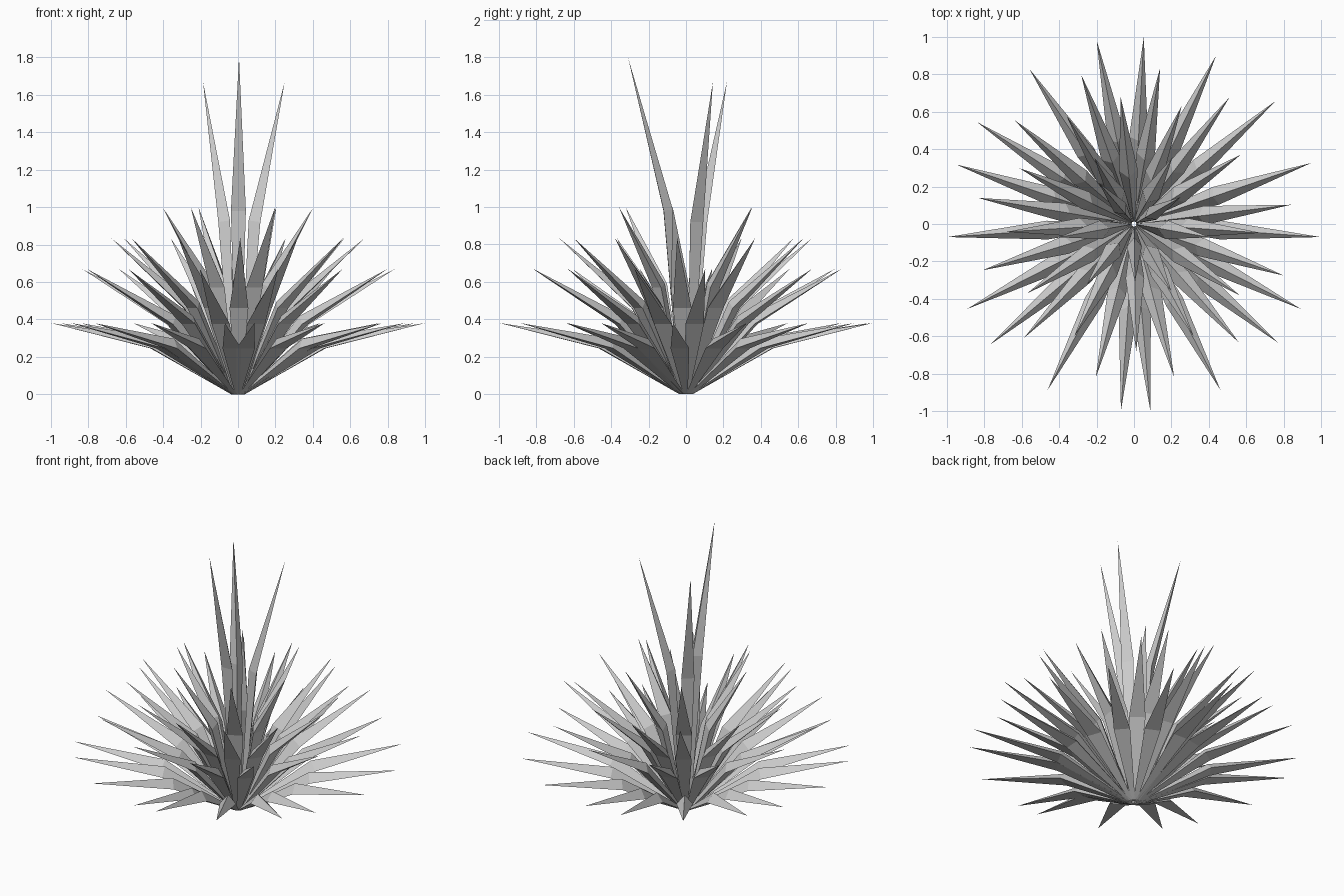
import bpy, bmesh, math
from mathutils import Vector

if "Cube" in bpy.data.objects:
    bpy.data.objects.remove(bpy.data.objects["Cube"])

grey = bpy.data.materials.new("leaf grey")
grey.diffuse_color = (0.61, 0.61, 0.61, 1)
grey.use_nodes = True
grey.node_tree.nodes["Principled BSDF"].inputs["Base Color"].default_value = grey.diffuse_color


def add_leaf(bm, angle, bend, tip, half_width, thick):
    """Three-sided leaf: flat underside, ridge on top, one bend, pointed tip.
    bend and tip are (radius, height) of the underside."""
    a = math.radians(angle)
    out = Vector((math.cos(a), math.sin(a), 0))
    side = Vector((-out.y, out.x, 0))

    def vert(r, z, s=0):
        return bm.verts.new(out * r + side * s + Vector((0, 0, z)))

    # ridge is raised at right angles to the leaf's overall direction
    pitch = math.atan2(tip[1], tip[0])
    ridge = (bend[0] - thick * math.sin(pitch), bend[1] + thick * math.cos(pitch))
    base = [vert(0.035, 0, -0.012), vert(0.035, 0, 0.012), vert(0.012, 0)]
    mid = [vert(*bend, -half_width), vert(*bend, half_width), vert(*ridge)]
    end = vert(*tip)
    bm.faces.new(base)
    for i in range(3):
        j = (i + 1) % 3
        bm.faces.new((base[i], base[j], mid[j], mid[i]))
        bm.faces.new((mid[i], mid[j], end))


def leaf_ring(name, angles, bend, tip, half_width=0.05, thick=0.055):
    bm = bmesh.new()
    for angle in angles:
        add_leaf(bm, angle, bend, tip, half_width, thick)
    bmesh.ops.recalc_face_normals(bm, faces=bm.faces)
    mesh = bpy.data.meshes.new(name)
    bm.to_mesh(mesh)
    bm.free()
    mesh.materials.append(grey)
    bpy.context.collection.objects.link(bpy.data.objects.new(name, mesh))


# Low spreading leaves
leaf_ring("outer_leaves",
          (19, 41, 64, 87, 101.5, 124, 147, 161.5, 184, 207, 220, 242.5,
           266, 275, 297.5, 320.5, 333, 356),
          (0.465, 0.245), (1.0, 0.38))
# Second ring
leaf_ring("lower_middle_leaves",
          (7, 53, 80.5, 109.5, 139, 170.5, 197, 226, 256, 284.7, 311.5, 341),
          (0.38, 0.375), (0.845, 0.67))
# Third ring
leaf_ring("upper_middle_leaves",
          (33, 68, 96, 122, 154, 183.5, 213, 242, 271, 298, 326, 356),
          (0.29, 0.46), (0.68, 0.835))
# Steep inner leaves
leaf_ring("inner_leaves", (60, 121, 190, 232, 299, 350),
          (0.18, 0.57), (0.41, 1.0))
# Three tall central spikes
leaf_ring("front_spike", (271,), (0.12, 0.98), (0.31, 1.8), 0.04, 0.05)
leaf_ring("back_spikes", (30, 130.5), (0.115, 0.92), (0.288, 1.67), 0.04, 0.05)
